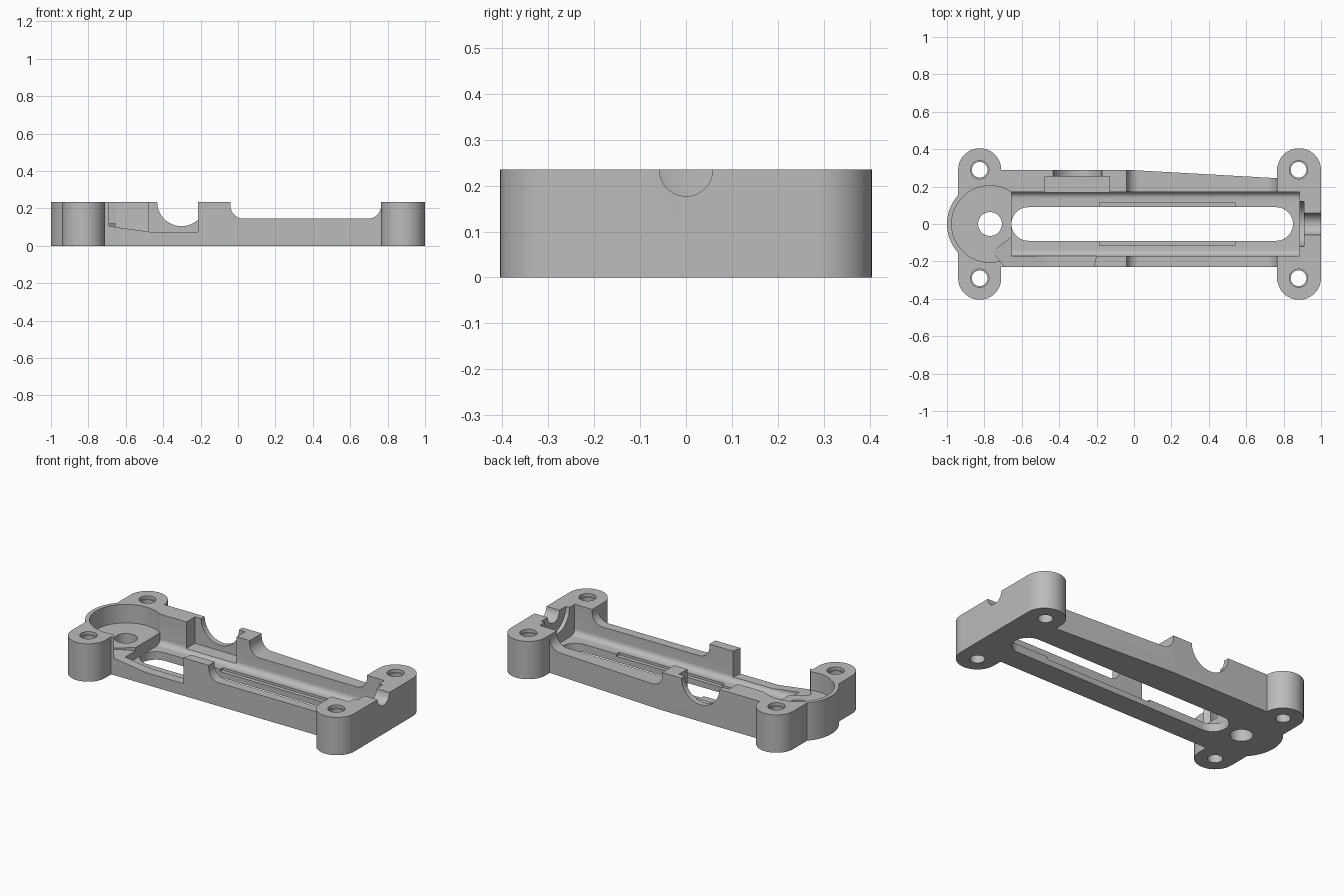
import bpy, bmesh, math
from mathutils import Vector

if "Cube" in bpy.data.objects:
    bpy.data.objects.remove(bpy.data.objects["Cube"], do_unlink=True)

H = 0.235          # overall height
TOP = 0.3          # cutters reach above the top face

grey = bpy.data.materials.new("plain_grey")
grey.use_nodes = True
grey.diffuse_color = (0.5, 0.5, 0.5, 1)
grey.node_tree.nodes["Principled BSDF"].inputs["Base Color"].default_value = (0.5, 0.5, 0.5, 1)


def prism(name, pts, axis, a, b):
    """Extrude a 2D outline along an axis; a may be a function of the point."""
    place = {"x": lambda p, t: (t, p[0], p[1]),
             "y": lambda p, t: (p[0], t, p[1]),
             "z": lambda p, t: (p[0], p[1], t)}[axis]
    low = a if callable(a) else (lambda p: a)
    bm = bmesh.new()
    v0 = [bm.verts.new(place(p, low(p))) for p in pts]
    v1 = [bm.verts.new(place(p, b)) for p in pts]
    bm.faces.new(v0)
    bm.faces.new(v1)
    n = len(pts)
    for i in range(n):
        j = (i + 1) % n
        bm.faces.new((v0[i], v0[j], v1[j], v1[i]))
    bmesh.ops.recalc_face_normals(bm, faces=bm.faces[:])
    me = bpy.data.meshes.new(name)
    bm.to_mesh(me)
    bm.free()
    me.materials.append(grey)
    ob = bpy.data.objects.new(name, me)
    bpy.context.collection.objects.link(ob)
    return ob


def arc(cx, cy, r, a0, a1, n):
    return [(cx + r * math.cos(math.radians(a0 + (a1 - a0) * i / n)),
             cy + r * math.sin(math.radians(a0 + (a1 - a0) * i / n))) for i in range(n + 1)]


def circle(cx, cy, r, n=64):
    return arc(cx, cy, r, 0, 360 * (n - 1) / n, n - 1)


def rect(x0, x1, y0, y1):
    return [(x0, y0), (x1, y0), (x1, y1), (x0, y1)]


def combine(base, tool, op):
    mod = base.modifiers.new(op.lower(), "BOOLEAN")
    mod.operation, mod.solver, mod.object = op, "EXACT", tool
    bpy.ops.object.select_all(action="DESELECT")
    bpy.context.view_layer.objects.active = base
    base.select_set(True)
    bpy.ops.object.modifier_apply(modifier=mod.name)
    bpy.data.objects.remove(tool, do_unlink=True)


# Tray body with a tapered back wall
body = prism("housing_base", [(-0.8, -0.23), (0.9, -0.23), (0.9, 0.237), (0.765, 0.245),
                              (-0.04, 0.29), (-0.8, 0.29)], "z", 0, H)

# Lower the side walls, with rounded shoulders
walls = [(-0.04, TOP)] + arc(0.03, 0.215, 0.07, 180, 270, 12) \
    + arc(0.695, 0.215, 0.07, 270, 360, 12) + [(0.765, TOP)]
combine(body, prism("wall_cut", walls, "y", -0.5, 0.5), "DIFFERENCE")

# Round end and the two pairs of screw lugs
combine(body, prism("round_end", circle(-0.77, 0, 0.23, 96), "z", 0, H), "UNION")
for cx, r in ((-0.825, 0.115), (0.8825, 0.1175)):
    ends = arc(cx, 0.405 - r, r, 0, 180, 24) + arc(cx, r - 0.405, r, 180, 360, 24)
    combine(body, prism("lug_pair", ends, "z", 0, H), "UNION")

# Main channel with rounded lower corners
f, floor = 0.035, 0.05
channel = [(-0.172, TOP)] + arc(-0.172 + f, floor + f, f, 180, 270, 8) \
    + arc(0.172 - f, floor + f, f, 270, 360, 8) + [(0.172, TOP)]
slot = arc(0.76, 0, 0.09, -90, 90, 20) + arc(-0.565, 0, 0.09, 90, 270, 20)
ramp = [(-0.65, -0.065), (-0.755, -0.15), (-0.69, -0.23), (-0.69, -0.26),
        (-0.475, -0.26), (-0.475, -0.065)]
exit_cut = [(-0.476, -0.26), (-0.213, -0.26), (-0.215, -0.23), (-0.2, -0.165),
            (-0.2, -0.1), (-0.476, -0.1)]

cutters = [
    prism("round_pocket", circle(-0.77, 0, 0.205, 96), "z", 0.12, TOP),
    prism("pivot_hole", circle(-0.77, 0, 0.064, 48), "z", -0.1, TOP),
    prism("channel", channel, "x", -0.655, 0.885),
    prism("long_slot", slot, "z", -0.1, TOP),
    prism("slot_recess", rect(-0.185, 0.54, -0.115, 0.115), "z", 0.035, TOP),
    # sloped side exit in the front wall
    prism("exit_ramp", ramp, "z", lambda p: 0.075 - 0.14 * (p[0] + 0.475), TOP),
    prism("exit_floor", exit_cut, "z", 0.075, TOP),
    # round notch and flange seat in the back wall
    prism("back_notch", circle(-0.302, H, 0.13), "y", 0.2, 0.4),
    prism("back_seat", rect(-0.475, -0.13, 0.13, 0.255), "z", 0.07, TOP),
    # half-round opening and flange groove in the right end
    prism("end_groove", circle(0, H, 0.12), "x", 0.86, 0.91),
    prism("end_opening", circle(0, H, 0.058, 48), "x", 0.88, 1.1),
]
# Screw holes with a small chamfer
for cx in (-0.825, 0.88):
    for cy in (-0.29, 0.29):
        cutters.append(prism("screw_hole", circle(cx, cy, 0.042, 40), "z", -0.1, TOP))
        cutters.append(prism("screw_seat", circle(cx, cy, 0.049, 40), "z", H - 0.02, TOP))
for tool in cutters:
    combine(body, tool, "DIFFERENCE")

# Smooth curved walls, keep crisp edges
bpy.ops.object.select_all(action="DESELECT")
bpy.context.view_layer.objects.active = body
body.select_set(True)
bpy.ops.object.shade_smooth_by_angle(angle=math.radians(30))
